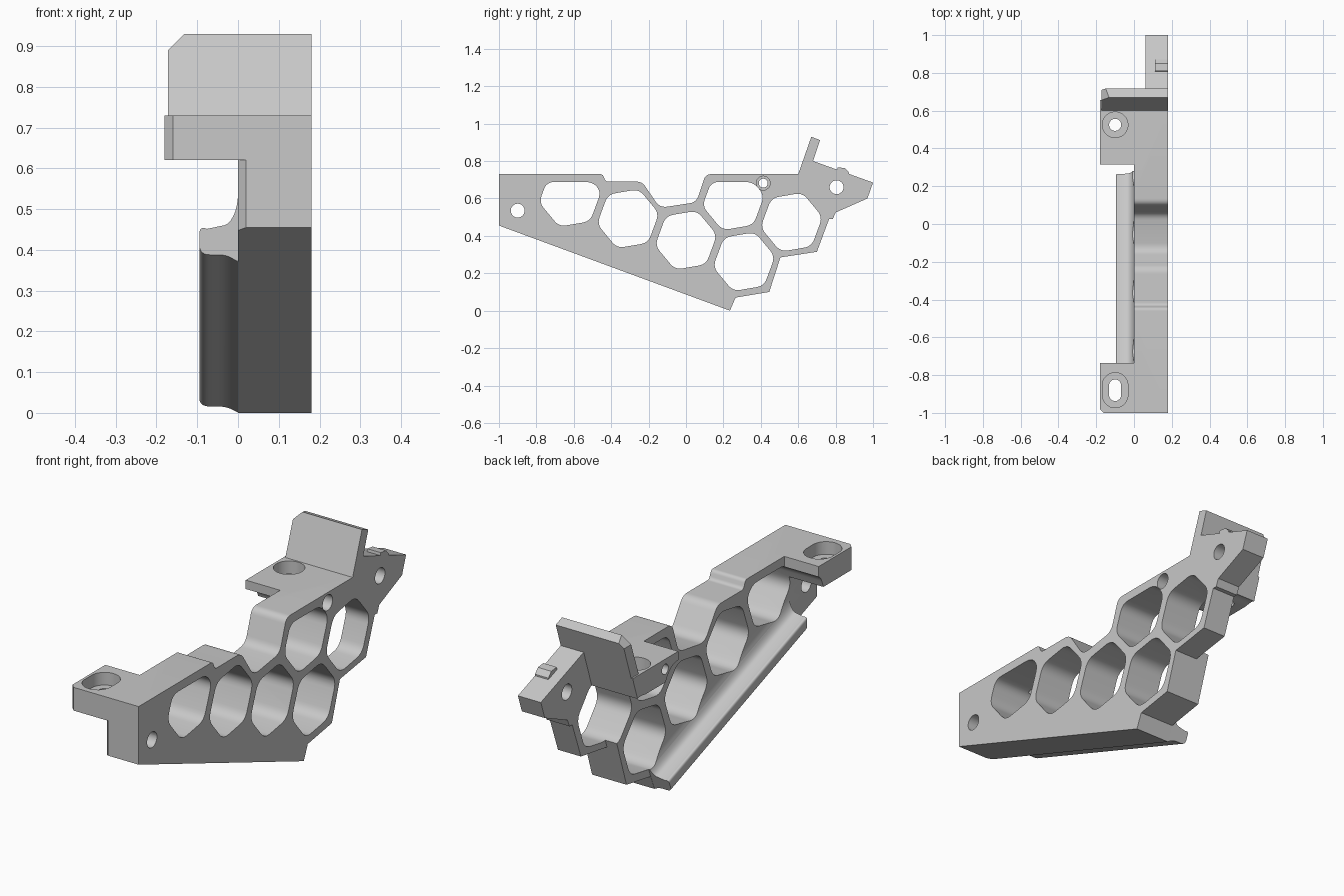
import bpy, bmesh
from math import sin, cos, pi, radians
from mathutils import Vector

old = bpy.data.objects.get("Cube")
if old:
    bpy.data.objects.remove(old)

grey = bpy.data.materials.new("light grey")
grey.use_nodes = True
colour = (0.58, 0.58, 0.58, 1)
grey.diffuse_color = colour
grey.node_tree.nodes["Principled BSDF"].inputs["Base Color"].default_value = colour


def rounded(pts, radius=0.0, steps=6):
    """Round polygon corners; a third value on a point overrides the radius."""
    out = []
    for i, p in enumerate(pts):
        r = p[2] if len(p) > 2 else radius
        c = Vector(p[:2])
        if r <= 0:
            out.append(c)
            continue
        a, b = Vector(pts[i - 1][:2]) - c, Vector(pts[(i + 1) % len(pts)][:2]) - c
        a = c + a.normalized() * min(r, a.length * 0.45)
        b = c + b.normalized() * min(r, b.length * 0.45)
        for k in range(steps + 1):
            t = k / steps
            out.append(a * (1 - t) ** 2 + c * 2 * t * (1 - t) + b * t * t)
    return out


def loft(name, start, end):
    """Solid between two matching 3D loops."""
    bm = bmesh.new()
    a = [bm.verts.new(p) for p in start]
    b = [bm.verts.new(p) for p in end]
    bm.faces.new(a)
    bm.faces.new(b[::-1])
    for i in range(len(a)):
        bm.faces.new((a[i - 1], a[i], b[i], b[i - 1]))
    bmesh.ops.recalc_face_normals(bm, faces=bm.faces)
    mesh = bpy.data.meshes.new(name)
    bm.to_mesh(mesh)
    bm.free()
    mesh.materials.append(grey)
    ob = bpy.data.objects.new(name, mesh)
    bpy.context.collection.objects.link(ob)
    return ob


def prism(name, axis, pts, lo, hi):
    def place(p, h):
        u, v = p[0], p[1]
        return {"x": (h, u, v), "y": (u, h, v), "z": (u, v, h)}[axis]
    return loft(name, [place(p, lo) for p in pts], [place(p, hi) for p in pts])


def rect(u0, u1, v0, v1):
    return [(u0, v0), (u1, v0), (u1, v1), (u0, v1)]


def slot(u, v, r, stretch=0.0, n=32):
    return [(u + r * cos(2 * pi * (k + 0.5) / n),
             v + r * sin(2 * pi * (k + 0.5) / n) + (stretch if k < n / 2 else -stretch))
            for k in range(n)]


def hexagon(u, v, r, top):
    """Tilted hexagon, cut flat at the top rail, with rounded corners."""
    pts = [(u + r * cos(radians(9.7 + 60 * k)), v + r * sin(radians(9.7 + 60 * k)))
           for k in range(6)]
    out = []
    for p, q in zip(pts, pts[1:] + pts[:1]):
        if p[1] <= top:
            out.append(p)
        if (p[1] <= top) != (q[1] <= top):
            t = (top - p[1]) / (q[1] - p[1])
            out.append((p[0] + t * (q[0] - p[0]), top))
    return rounded(out, 0.04)


# Side frame outline
outline = rounded([
    (-1, 0.73), (-0.445, 0.73, 0.015), (-0.43, 0.69, 0.015), (-0.235, 0.69, 0.03),
    (-0.14, 0.55, 0.04), (0.055, 0.58, 0.035), (0.105, 0.73, 0.03), (0.60, 0.73),
    (0.655, 0.809), (1.0, 0.685), (0.97, 0.60), (0.80, 0.525), (0.785, 0.49),
    (0.765, 0.49), (0.70, 0.315), (0.505, 0.285), (0.445, 0.10), (0.265, 0.07),
    (0.235, 0.0), (-1, 0.455)])
frame = prism("honeycomb_bracket", "x", outline, 0, 0.18)

# Brackets, leaning tab, tail clip and cable lip joined to the frame
front_bracket = prism("front_bracket", "z",
                      [(-0.18, -0.98), (-0.16, -1), (0.05, -1), (0.05, -0.735), (-0.18, -0.735)],
                      0.62, 0.73)
rear_bracket = prism("rear_bracket", "x",
                     [(0.315, 0.62), (0.619, 0.62), (0.656, 0.73), (0.315, 0.73)], -0.18, 0.05)
leaning_tab = prism("leaning_tab", "x",
                    [(0.60, 0.73), (0.67, 0.93), (0.717, 0.912), (0.619, 0.62), (0.59, 0.65)],
                    -0.172, 0.18)
tail_clip = prism("tail_clip", "x",
                  [(0.80, 0.70), (0.81, 0.767), (0.85, 0.762), (0.872, 0.738), (0.872, 0.70)],
                  0.11, 0.18)

fillet = [(-0.04 * cos(t * pi / 16), 0.17 - 0.085 * cos(t * pi / 16) ** 0.5 if t == 0 else
           0.17 - 0.085 * (1 - sin(t * pi / 16))) for t in range(9)]
lip_section = rounded([(0.05, 0.03), (0.0, 0.0), (-0.03, 0.017, 0.02), (-0.095, 0.017, 0.025),
                       (-0.095, 0.088, 0.02)]) + [Vector((x, min(z, 0.17))) for x, z in
                       [(-0.04 * (1 - sin(t * pi / 16)), 0.088 + 0.08 * (1 - cos(t * pi / 16)))
                        for t in range(9)]] + [Vector((0.05, 0.168))]
lip = loft("cable_lip",
           [(x, -0.77, 0.371 + z) for x, z in lip_section],
           [(x, 0.235 + 0.36 * z, 0.001 + 0.87 * z) for x, z in lip_section])

joined = [front_bracket, rear_bracket, leaning_tab, tail_clip, lip]

# Relief that thins the tail, and corner chamfers
cutters = [
    prism("tail_relief", "x", [(0.505, 0.285), (0.505, 0.2), (1.2, 0.2), (1.2, 1.1),
                               (0.780, 1.1), (0.717, 0.912), (0.619, 0.62)], -0.5, 0.06),
    prism("tab_chamfer", "y", [(-0.172, 0.89), (-0.13, 0.932), (-0.13, 1.1), (-0.3, 1.1),
                               (-0.3, 0.89)], 0.5, 0.9),
    prism("edge_chamfer", "z", [(-0.02, -0.96), (-0.02, -1.02), (0.04, -1.02)], 0.3, 0.62),
]

# Honeycomb openings
step, centre = Vector((0.31, -0.115)), Vector((0.31, 0.262))
cells = [centre - step * k for k in range(4)] + [Vector((0.253, 0.588)), Vector((0.564, 0.473))]
for c in cells:
    cutters.append(prism("honeycomb_cut", "x", hexagon(c.x, c.y, 0.168, 0.688), -0.4, 0.4))

# Bolt holes through the side and recessed holes through the brackets
for y, z, r, lo in ((-0.9, 0.535, 0.037, -0.4), (0.805, 0.66, 0.037, -0.4),
                    (0.413, 0.682, 0.024, -0.4), (0.413, 0.682, 0.037, 0.1)):
    cutters.append(prism("side_hole_cut", "x", slot(y, z, r), lo, 0.4))
for y, stretch in ((0.525, 0.0), (-0.88, 0.025)):
    cutters.append(prism("bolt_cut", "z", slot(-0.1, y, 0.032, stretch), 0.5, 0.9))
    cutters.append(prism("recess_cut", "z", slot(-0.1, y, 0.068, stretch), 0.67, 0.9))

# Combine everything into one solid
for tools, operation in ((joined, "UNION"), (cutters, "DIFFERENCE")):
    for tool in tools:
        mod = frame.modifiers.new(tool.name, "BOOLEAN")
        mod.operation, mod.solver, mod.object = operation, "EXACT", tool
        tool.hide_render = True
bpy.context.view_layer.update()
graph = bpy.context.evaluated_depsgraph_get()
solid = bpy.data.meshes.new_from_object(frame.evaluated_get(graph))
frame.modifiers.clear()
frame.data = solid
for tool in joined + cutters:
    bpy.data.objects.remove(tool)
solid.materials.clear()
solid.materials.append(grey)

bpy.ops.object.select_all(action="DESELECT")
frame.select_set(True)
bpy.context.view_layer.objects.active = frame
bpy.ops.object.shade_smooth_by_angle(angle=radians(30))
